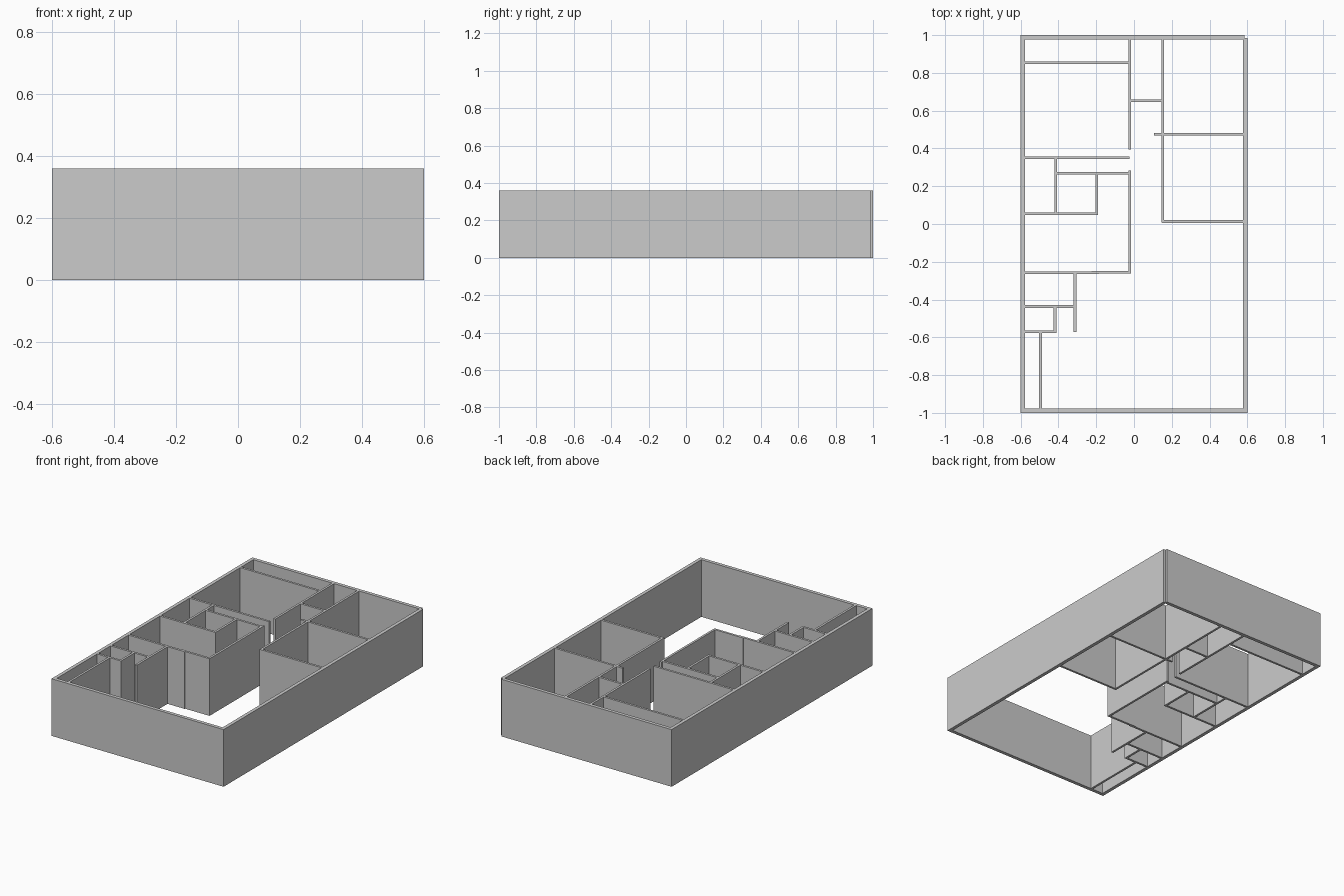
import bpy, bmesh
from mathutils import Matrix, Vector

if "Cube" in bpy.data.objects:
    bpy.data.objects.remove(bpy.data.objects["Cube"])

HEIGHT = 0.36
OUTER, INNER = 0.022, 0.014


def wall(name, x0, x1, y0, y1):
    """Full-height box wall covering the given plan rectangle."""
    bm = bmesh.new()
    mat = (Matrix.Translation(Vector(((x0 + x1) / 2, (y0 + y1) / 2, HEIGHT / 2)))
           @ Matrix.Diagonal((x1 - x0, y1 - y0, HEIGHT, 1)))
    bmesh.ops.create_cube(bm, size=1, matrix=mat)
    me = bpy.data.meshes.new(name)
    bm.to_mesh(me)
    bm.free()
    bpy.context.collection.objects.link(bpy.data.objects.new(name, me))


def cross_wall(name, y, x0, x1, t=INNER):
    wall(name, x0, x1, y - t / 2, y + t / 2)


def long_wall(name, x, y0, y1, t=INNER):
    wall(name, x - t / 2, x + t / 2, y0, y1)


# Outer shell, with the small step at the back right corner
h = OUTER / 2
cross_wall("front_wall", -1 + h, -0.6, 0.6, OUTER)
cross_wall("back_wall", 1 - h, -0.6, 0.586, OUTER)
long_wall("left_wall", -0.6 + h, -1, 1, OUTER)
long_wall("right_wall", 0.6 - h, -1, 0.986, OUTER)

# Partitions running left to right: y, x start, x end
for name, y, x0, x1 in [
    ("back_closet_partition", 0.854, -0.59, -0.022),
    ("hall_cupboard_partition", 0.652, -0.022, 0.153),
    ("right_rooms_partition", 0.475, 0.105, 0.59),
    ("right_room_front_partition", 0.013, 0.147, 0.59),
    ("back_bedroom_partition", 0.35, -0.59, -0.023),
    ("bathroom_back_partition", 0.268, -0.415, -0.022),
    ("bathroom_front_partition", 0.055, -0.59, -0.191),
    ("bedroom_front_partition_left", -0.259, -0.59, -0.185),
    ("bedroom_front_partition_right", -0.255, -0.225, -0.016),
    ("entry_back_partition", -0.437, -0.59, -0.312),
    ("entry_front_partition", -0.57, -0.59, -0.411),
]:
    cross_wall(name, y, x0, x1)

# Partitions running front to back: x, y start, y end
for name, x, y0, y1 in [
    ("hall_left_partition", -0.022, 0.394, 0.99),
    ("hall_right_partition", 0.153, 0.007, 0.99),
    ("bathroom_left_partition", -0.415, 0.055, 0.35),
    ("bathroom_right_partition", -0.198, 0.048, 0.268),
    ("bedroom_right_partition", -0.022, -0.25, 0.284),
    ("entry_right_partition", -0.312, -0.572, -0.259),
    ("entry_middle_partition", -0.418, -0.576, -0.437),
    ("front_closet_partition", -0.495, -0.99, -0.57),
]:
    long_wall(name, x, y0, y1)
